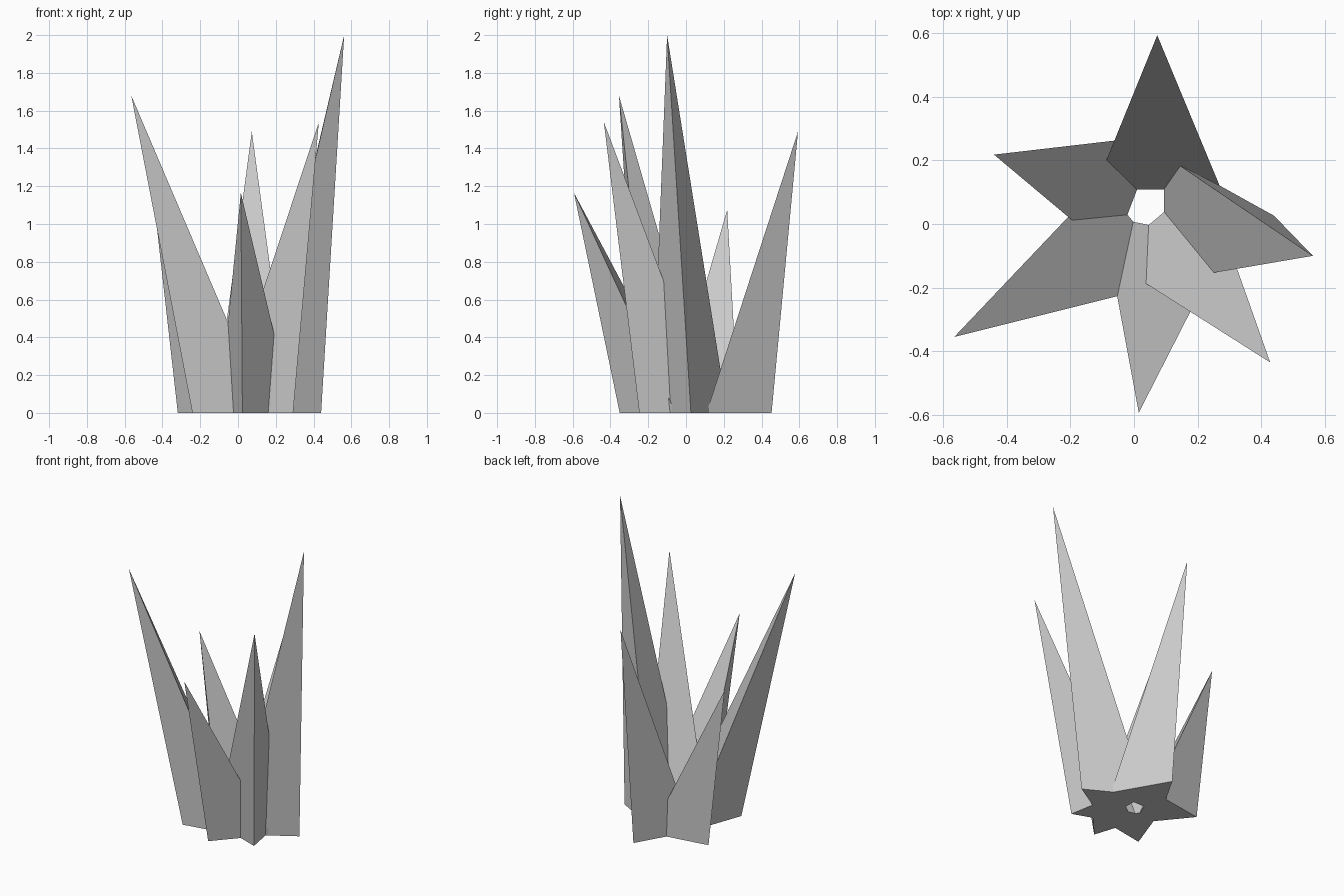
import bpy, bmesh, math

if "Cube" in bpy.data.objects:
    bpy.data.objects.remove(bpy.data.objects["Cube"])

RADIUS = 0.23  # circumradius of every triangular blade foot


def blade(name, foot, angle, tip):
    """Three-sided spike: flat triangular foot on the ground, leaning to an offset tip."""
    bm = bmesh.new()
    ring = []
    for i in range(3):
        a = math.radians(angle + 120 * i)
        ring.append(bm.verts.new((foot[0] + RADIUS * math.cos(a),
                                  foot[1] + RADIUS * math.sin(a), 0)))
    top = bm.verts.new(tip)
    bm.faces.new(ring[::-1])
    for i in range(3):
        bm.faces.new((ring[i], ring[(i + 1) % 3], top))
    mesh = bpy.data.meshes.new(name)
    bm.to_mesh(mesh)
    bm.free()
    bpy.context.collection.objects.link(bpy.data.objects.new(name, mesh))


# Ring of overlapping blades: foot centre, outward direction of the ridge, tip
blades = {
    "right_blade": ((0.21, 0.022), 1, (0.562, -0.10, 2.0)),
    "back_blade": ((0.075, 0.223), 90, (0.073, 0.593, 1.49)),
    "back_left_blade": ((-0.104, 0.133), 159, (-0.44, 0.218, 1.075)),
    "front_left_blade": ((-0.065, -0.097), 220, (-0.565, -0.355, 1.68)),
    "front_blade": ((0.071, -0.126), 258, (0.015, -0.593, 1.165)),
    "front_right_blade": ((0.144, -0.071), 310, (0.428, -0.435, 1.54)),
}
for name, (foot, angle, tip) in blades.items():
    blade(name, foot, angle, tip)
